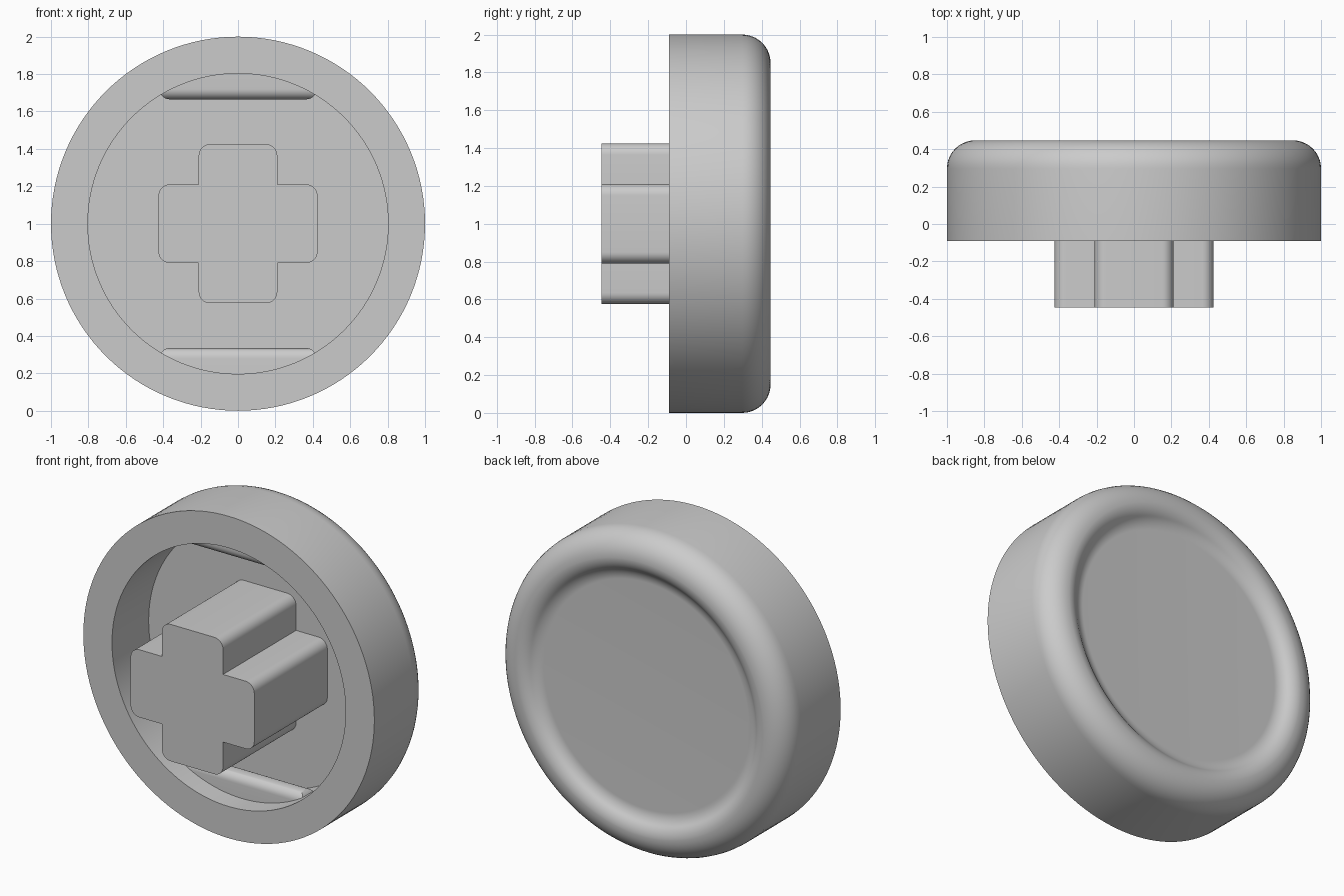
import bpy, bmesh
from math import sin, cos, pi, radians
from mathutils import Vector

cube = bpy.data.objects.get("Cube")
if cube:
    bpy.data.objects.remove(cube, do_unlink=True)

grey = bpy.data.materials.new("plain_grey")
grey.use_nodes = True
grey.diffuse_color = (0.6, 0.6, 0.6, 1)
grey.node_tree.nodes["Principled BSDF"].inputs["Base Color"].default_value = (0.6, 0.6, 0.6, 1)

CENTRE = Vector((0, 0, 1))
FRONT, BACK, FLOOR = -0.09, 0.447, 0.27


def finish(bm, name):
    bmesh.ops.remove_doubles(bm, verts=bm.verts, dist=1e-5)
    bmesh.ops.recalc_face_normals(bm, faces=bm.faces)
    mesh = bpy.data.meshes.new(name)
    bm.to_mesh(mesh)
    bm.free()
    obj = bpy.data.objects.new(name, mesh)
    bpy.context.collection.objects.link(obj)
    mesh.materials.append(grey)
    bpy.ops.object.select_all(action='DESELECT')
    obj.select_set(True)
    bpy.context.view_layer.objects.active = obj
    bpy.ops.object.shade_smooth_by_angle(angle=radians(30))
    return obj


def arc(cx, cy, r, start, end, steps=10):
    angles = [radians(start + (end - start) * i / steps) for i in range(steps + 1)]
    return [(cx + r * cos(a), cy + r * sin(a)) for a in angles]


def extrude_outline(bm, outline, y0, y1):
    face = bm.faces.new([bm.verts.new((x, y0, z)) for x, z in outline])
    new = bmesh.ops.extrude_face_region(bm, geom=[face])["geom"]
    verts = [v for v in new if isinstance(v, bmesh.types.BMVert)]
    bmesh.ops.translate(bm, verts=verts, vec=(0, y1 - y0, 0))


# Round shell: front cavity, flat rim, rounded back lip and shallow back dish
lip, sweep, roll = 0.15, 42, 0.11
dish_r = 0.85 - 2 * roll * sin(radians(sweep))
dish_y = BACK - 2 * roll * (1 - cos(radians(sweep)))
profile = [(0, FLOOR), (0.803, FLOOR), (0.803, FRONT), (1, FRONT)]
profile += arc(1 - lip, BACK - lip, lip, 0, 90)
profile += arc(0.85, BACK - roll, roll, 90, 90 + sweep)[1:]
profile += arc(dish_r, dish_y + roll, roll, sweep - 90, -90)[1:]
profile += [(0, dish_y)]
bm = bmesh.new()
ring = [bm.verts.new((r, y, 1)) for r, y in profile]
edges = [bm.edges.new(pair) for pair in zip(ring, ring[1:])]
bmesh.ops.spin(bm, geom=ring + edges, cent=CENTRE, axis=(0, 1, 0),
               angle=2 * pi, steps=128, use_duplicate=False)
finish(bm, "button_shell")

# Cross-shaped stem with rounded outer corners
reach, half, corner = 0.425, 0.21, 0.06
arm = arc(reach - corner, corner - half, corner, -90, 0, 8)
arm += arc(reach - corner, half - corner, corner, 0, 90, 8) + [(half, half)]
cross = []
for turn in range(4):
    a = turn * pi / 2
    cross += [(u * cos(a) - v * sin(a), 1 + u * sin(a) + v * cos(a)) for u, v in arm]
bm = bmesh.new()
extrude_outline(bm, cross, -BACK, FLOOR + 0.01)
finish(bm, "cross_stem")

# Rounded retaining ribs on the cavity wall, clear of the floor
for name, side in (("top_rib", 1), ("bottom_rib", -1)):
    bm = bmesh.new()
    outline = [(x, 1 + side * z) for x, z in
               [(-0.42, 0.665), (0.42, 0.665), (0.42, 0.85), (-0.42, 0.85)]]
    extrude_outline(bm, outline, 0.04, 0.16)
    bmesh.ops.recalc_face_normals(bm, faces=bm.faces)
    # Round every edge of the side that faces the stem
    inner = [e for e in bm.edges if all(abs(v.co.z - 1) < 0.7 for v in e.verts)]
    bmesh.ops.bevel(bm, geom=inner, offset=0.055, segments=8,
                    profile=0.5, affect='EDGES')
    finish(bm, name)
